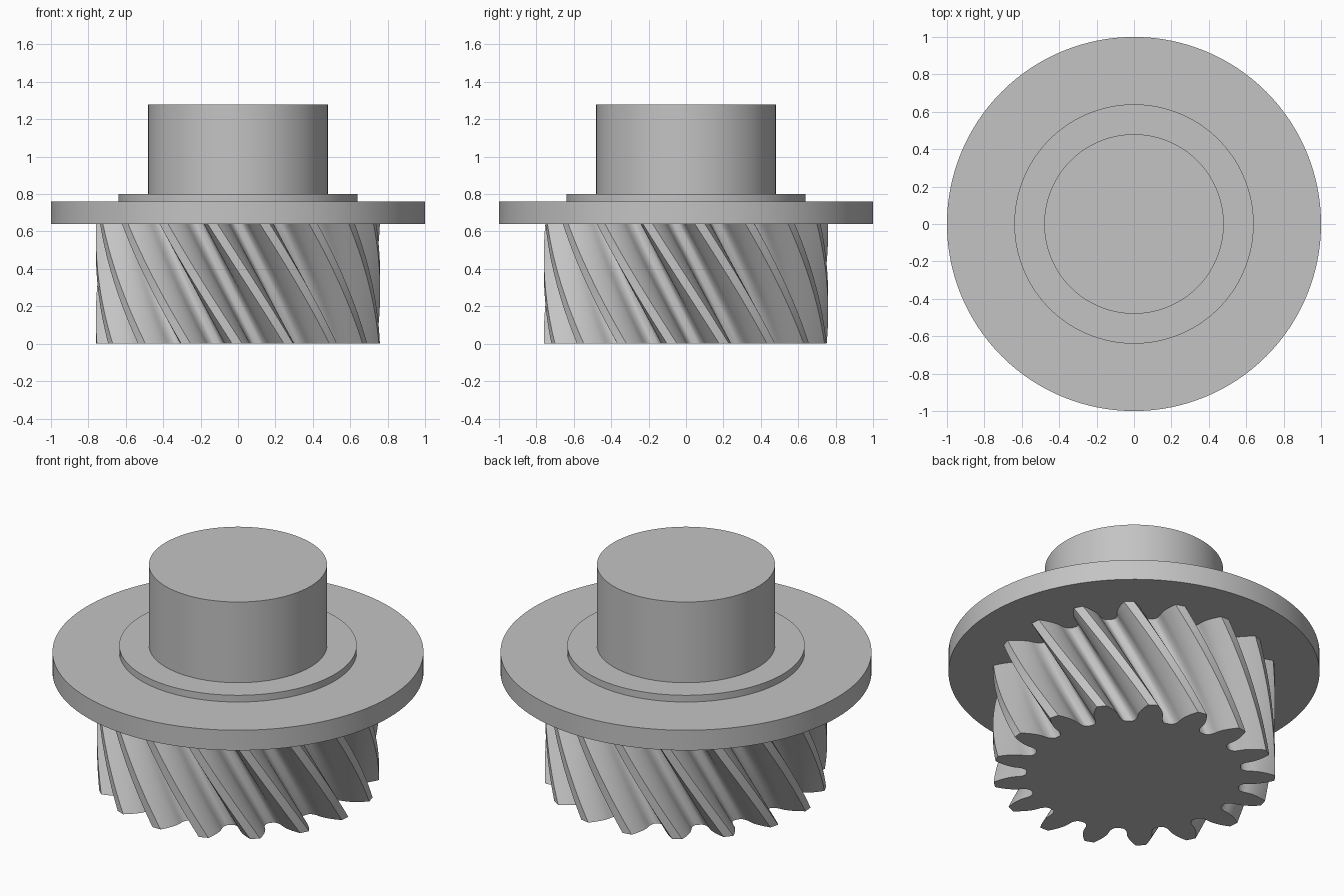
import bpy, bmesh, math
from mathutils import Matrix, Vector

if "Cube" in bpy.data.objects:
    bpy.data.objects.remove(bpy.data.objects["Cube"], do_unlink=True)

# Plain machined grey
grey = bpy.data.materials.new("machined_grey")
grey.use_nodes = True
COLOUR = (0.55, 0.55, 0.55, 1)
grey.diffuse_color = COLOUR
grey.node_tree.nodes["Principled BSDF"].inputs["Base Color"].default_value = COLOUR

# Gear proportions
MODULE, TEETH = 0.08, 17
PITCH_R = MODULE * TEETH / 2
TIP_R = PITCH_R + MODULE
ROOT_R = PITCH_R - 1.25 * MODULE
PRESSURE, HELIX = math.radians(20), math.radians(30)
BASE_R = PITCH_R * math.cos(PRESSURE)
HEIGHT = 0.64


def finish(bm, name):
    bmesh.ops.recalc_face_normals(bm, faces=bm.faces[:])
    mesh = bpy.data.meshes.new(name)
    bm.to_mesh(mesh)
    bm.free()
    mesh.materials.append(grey)
    obj = bpy.data.objects.new(name, mesh)
    bpy.context.collection.objects.link(obj)
    bpy.ops.object.select_all(action='DESELECT')
    obj.select_set(True)
    bpy.context.view_layer.objects.active = obj
    bpy.ops.object.shade_smooth_by_angle(angle=math.radians(30))
    return obj


def lathe(name, profile, steps=128):
    bm = bmesh.new()
    verts = [bm.verts.new((r, 0, z)) for r, z in profile]
    edges = [bm.edges.new(pair) for pair in zip(verts, verts[1:])]
    bmesh.ops.spin(bm, geom=verts + edges, cent=(0, 0, 0), axis=(0, 0, 1),
                   angle=math.tau, steps=steps)
    bmesh.ops.remove_doubles(bm, verts=bm.verts[:], dist=1e-5)
    return finish(bm, name)


def involute(r):
    t = math.sqrt(max((r / BASE_R) ** 2 - 1, 0))
    return t - math.atan(t)


def half_tooth():
    """Polar points (radius, angle from tooth centre), root to tip."""
    half_base = math.pi / (2 * TEETH) + involute(PITCH_R)
    valley = math.pi / TEETH
    pts = [(ROOT_R, valley)]
    # Rounded root fillet
    start = half_base + 0.75 * (valley - half_base)
    for i in range(7):
        a = math.pi / 2 * i / 6
        pts.append((BASE_R - (BASE_R - ROOT_R) * math.cos(a),
                    start - (start - half_base) * math.sin(a)))
    # Involute flank
    for i in range(1, 9):
        r = BASE_R + (TIP_R - BASE_R) * i / 8
        pts.append((r, half_base - involute(r)))
    return pts


def helical_gear(name, layers=28):
    half = half_tooth()
    tooth = [(r, -a) for r, a in half] + [(TIP_R, 0)]
    tooth += [(r, a) for r, a in reversed(half[1:])]
    twist = HEIGHT * math.tan(HELIX) / PITCH_R
    outline = [Vector((r * math.cos(a + k * math.tau / TEETH),
                       r * math.sin(a + k * math.tau / TEETH), 0))
               for k in range(TEETH) for r, a in tooth]
    bm = bmesh.new()
    rings = []
    for i in range(layers + 1):
        t = i / layers
        turn = Matrix.Rotation(twist * (0.5 - t), 3, 'Z')
        rings.append([bm.verts.new(turn @ p + Vector((0, 0, HEIGHT * t)))
                      for p in outline])
    n = len(outline)
    for low, high in zip(rings, rings[1:]):
        for j in range(n):
            k = (j + 1) % n
            bm.faces.new((low[j], low[k], high[k], high[j]))
    # End faces
    bm.faces.new(rings[0][::-1])
    bm.faces.new(rings[-1])
    return finish(bm, name)


helical_gear("helical_pinion")
# Flange, shoulder and shaft turned as one piece
lathe("flanged_shaft", [(0, HEIGHT), (1, HEIGHT), (1, 0.76), (0.64, 0.76),
                        (0.64, 0.80), (0.48, 0.80), (0.48, 1.28), (0, 1.28)])
